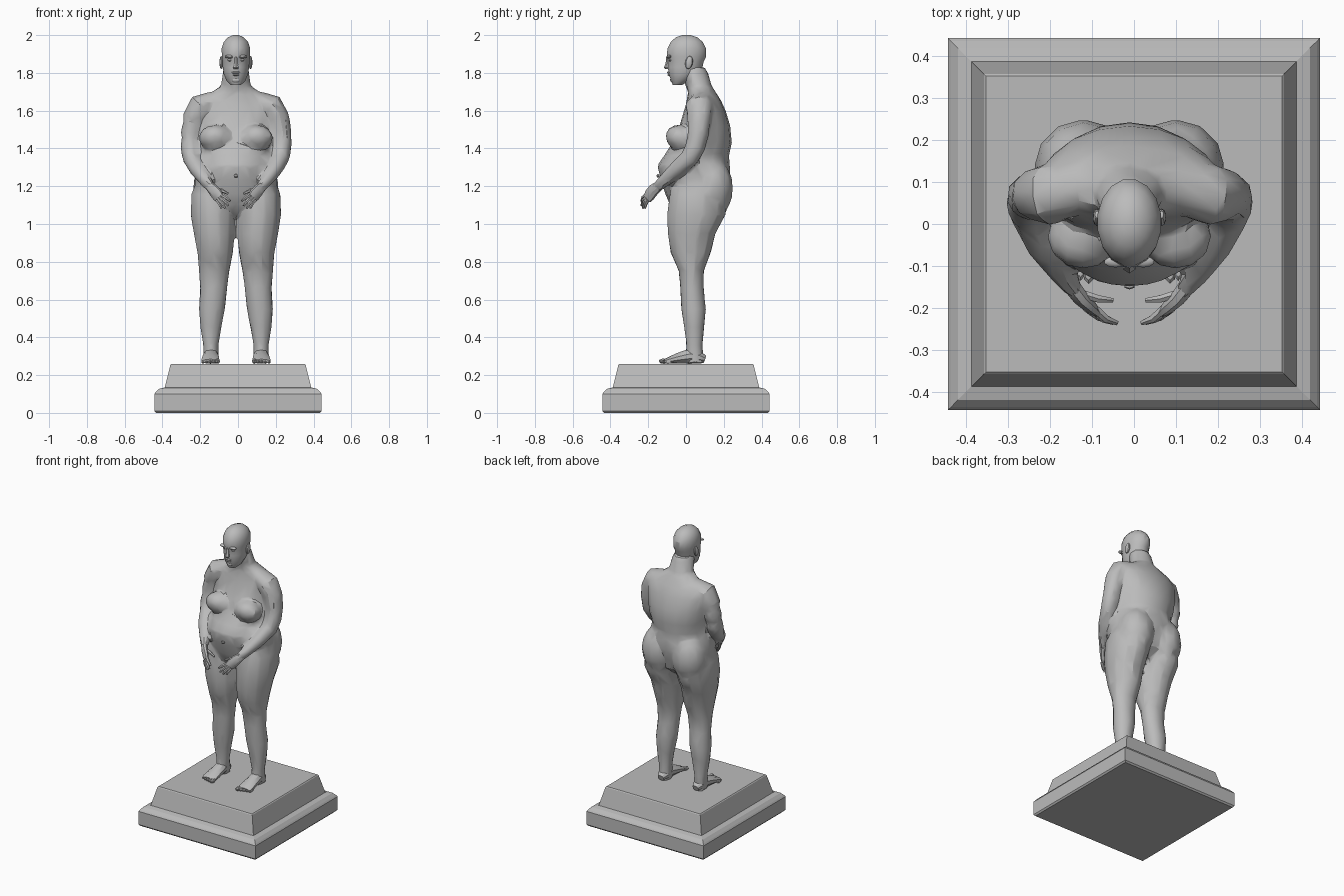
import bpy, bmesh, math
from mathutils import Vector, Matrix

if "Cube" in bpy.data.objects:
    bpy.data.objects.remove(bpy.data.objects["Cube"], do_unlink=True)

stone = bpy.data.materials.new("grey stone")
stone.use_nodes = True
stone.diffuse_color = (0.5, 0.5, 0.5, 1)
stone.node_tree.nodes["Principled BSDF"].inputs["Base Color"].default_value = (0.5, 0.5, 0.5, 1)

CX = -0.011  # the figure stands slightly off centre


def finish(name, bm):
    bmesh.ops.recalc_face_normals(bm, faces=bm.faces)
    me = bpy.data.meshes.new(name)
    bm.to_mesh(me)
    bm.free()
    me.materials.append(stone)
    ob = bpy.data.objects.new(name, me)
    bpy.context.collection.objects.link(ob)
    return ob


def skin(name, rings):
    """Join rings of points into a closed surface."""
    bm = bmesh.new()
    loops = [[bm.verts.new(p) for p in ring] for ring in rings]
    n = len(loops[0])
    for a, b in zip(loops, loops[1:]):
        for i in range(n):
            bm.faces.new((a[i], a[(i + 1) % n], b[(i + 1) % n], b[i]))
    bm.faces.new(loops[0])
    bm.faces.new(loops[-1])
    return finish(name, bm)


def angles(n):
    return [2 * math.pi * (i + 0.5) / n for i in range(n)]


def column(name, rows, x=0.0, sides=14):
    """Level ellipses: rows of z, x offset, y, x radius, y radius."""
    return skin(name, [[(x + ox + rx * math.cos(a), y + ry * math.sin(a), z) for a in angles(sides)]
                       for z, ox, y, rx, ry in rows])


def limb(name, rows, s=1, sides=10):
    """Tube along a path: rows of x, y, z, side radius, upright radius."""
    pts = [Vector((CX + s * r[0], r[1], r[2])) for r in rows]
    rings = []
    for i, r in enumerate(rows):
        t = (pts[min(i + 1, len(pts) - 1)] - pts[max(i - 1, 0)]).normalized()
        side = t.cross(Vector((0, 0, 1))).normalized()
        up = side.cross(t)
        rings.append([pts[i] + side * r[3] * math.cos(a) + up * r[4] * math.sin(a) for a in angles(sides)])
    return skin(name, rings)


def blob(name, centre, radii, tilt=0.0, u=10, v=7):
    bm = bmesh.new()
    bmesh.ops.create_uvsphere(bm, u_segments=u, v_segments=v, radius=1)
    bm.transform(Matrix.Translation(centre) @ Matrix.Rotation(tilt, 4, 'X') @ Matrix.Diagonal((*radii, 1)))
    return finish(name, bm)


def select(obs):
    bpy.ops.object.select_all(action='DESELECT')
    for o in obs:
        o.select_set(True)
    bpy.context.view_layer.objects.active = obs[0]


# Pedestal: square moulded slab under a tapering block
def square(h, z):
    return [(-h, -h, z), (h, -h, z), (h, h, z), (-h, h, z)]


skin("pedestal_slab", [square(h, z) for h, z in
     ((0.434, 0), (0.443, 0.01), (0.443, 0.1), (0.436, 0.11), (0.42, 0.127), (0.385, 0.135))])
skin("pedestal_block", [square(h, z) for h, z in ((0.389, 0.13), (0.358, 0.255), (0.353, 0.26))])

# Torso and neck
parts = [column("body", [
    (1.04, 0, .05, .06, .07), (1.10, 0, .055, .17, .14), (1.16, 0, .05, .205, .16),
    (1.24, 0, .05, .222, .185), (1.31, 0, .04, .21, .192), (1.36, 0, .055, .195, .172),
    (1.43, 0, .085, .20, .158), (1.52, 0, .1, .21, .134), (1.6, 0, .1, .222, .11),
    (1.655, 0, .095, .2, .09), (1.695, 0, .085, .135, .075), (1.73, 0, .068, .08, .068),
    (1.80, 0, .045, .07, .072), (1.83, 0, .035, .065, .065)], CX, 18)]

for s in (-1, 1):
    # Chest and seat
    parts.append(blob("breast", (CX + s * .11, -.03, 1.455), (.088, .08, .068), -0.45, 12, 8))
    parts.append(blob("buttock", (CX + s * .11, .135, 1.19), (.118, .115, .16), 0, 12, 8))
    # Leg
    parts.append(column("leg", [
        (1.24, s * .115, .06, .09, .12), (1.16, s * .122, .06, .117, .15),
        (1.05, s * .121, .055, .122, .16), (.95, s * .115, .03, .112, .13),
        (.85, s * .11, .025, .097, .11), (.75, s * .115, .028, .083, .068),
        (.66, s * .118, .032, .073, .064), (.55, s * .127, .04, .071, .067),
        (.45, s * .133, .043, .057, .054), (.36, s * .133, .045, .041, .044),
        (.30, s * .133, .045, .042, .048), (.262, s * .133, .05, .043, .048)], CX, 12))
    # Shoulder, upper arm and forearm
    parts.append(limb("arm", [
        (.12, .085, 1.655, .06, .05), (.19, .07, 1.625, .075, .065), (.222, .07, 1.56, .064, .064),
        (.238, .065, 1.48, .058, .058), (.243, .05, 1.41, .054, .054), (.237, .02, 1.35, .048, .05),
        (.205, -.05, 1.29, .042, .044), (.165, -.11, 1.235, .033, .035),
        (.13, -.158, 1.19, .023, .03)], s))

# Blend the body into one faceted skin
select(parts)
bpy.ops.object.join()
body = bpy.context.object
m = body.modifiers.new("blend", 'REMESH')
m.mode, m.voxel_size = 'VOXEL', 0.011
m = body.modifiers.new("soften", 'SMOOTH')
m.factor, m.iterations = 0.5, 5
m = body.modifiers.new("facet", 'DECIMATE')
m.ratio = 0.05
bpy.ops.object.convert(target='MESH')
smooth = [body]

# Head
smooth.append(column("head", [
    (1.737, 0, -.045, .028, .026), (1.757, 0, -.03, .05, .048), (1.795, 0, -.012, .066, .082),
    (1.83, 0, -.004, .071, .093), (1.862, 0, 0, .073, .096), (1.885, 0, .002, .076, .106),
    (1.93, 0, .004, .077, .104), (1.965, 0, .004, .065, .085), (1.988, 0, .003, .043, .058),
    (2.0, 0, .002, .015, .022)], CX, 16))
# Nose, mouth and chin
smooth.append(column("nose", [(1.82, 0, -.094, .013, .016), (1.828, 0, -.098, .017, .02),
                              (1.85, 0, -.094, .01, .014), (1.883, 0, -.095, .008, .01)], CX, 6))
smooth.append(blob("upper_lip", (CX, -.092, 1.802), (.024, .009, .006)))
smooth.append(blob("lower_lip", (CX, -.088, 1.79), (.02, .01, .006)))
smooth.append(blob("chin", (CX, -.064, 1.763), (.027, .02, .018)))
smooth.append(blob("navel_fold", (CX, -.148, 1.255), (.014, .008, .01), 0, 6, 4))

for s, side in ((-1, "right"), (1, "left")):
    smooth.append(blob(side + "_brow", (CX + s * .033, -.09, 1.886), (.028, .014, .009), 0.2))
    smooth.append(blob(side + "_eye", (CX + s * .031, -.083, 1.868), (.014, .008, .007)))
    smooth.append(blob(side + "_ear", (CX + s * .077, .016, 1.855), (.011, .02, .035), -0.2))
    # Hand: palm, then four fingers and a thumb as base, knuckle and tip
    smooth.append(limb(side + "_palm", [(.14, -.145, 1.2, .022, .027), (.12, -.172, 1.18, .02, .034),
                                        (.098, -.193, 1.153, .017, .036), (.085, -.205, 1.137, .012, .031)], s, 8))
    fingers = [((.082, -.202, 1.157), (.056, -.226, 1.143), (.03, -.236, 1.122)),
               ((.086, -.206, 1.145), (.062, -.226, 1.125), (.04, -.235, 1.097)),
               ((.092, -.206, 1.135), (.073, -.222, 1.112), (.057, -.228, 1.083)),
               ((.1, -.202, 1.128), (.086, -.213, 1.107), (.076, -.218, 1.083)),
               ((.118, -.165, 1.185), (.076, -.178, 1.178), (.04, -.182, 1.16))]
    for i, path in enumerate(fingers):
        name = side + ("_thumb" if i == 4 else "_finger_%d" % (i + 1))
        smooth.append(limb(name, [(*p, r, r) for p, r in zip(path, (.011, .01, .006))], s, 6))
    # Foot and toes
    smooth.append(limb(side + "_foot", [(.131, .1, .283, .022, .02), (.132, .075, .292, .038, .032),
                                        (.133, .02, .3, .041, .04), (.134, -.04, .289, .046, .029),
                                        (.135, -.095, .277, .05, .017), (.135, -.112, .273, .045, .012)], s))
    for i in range(5):
        r = (.014, .011, .01, .009, .009)[i]
        smooth.append(blob("%s_toe_%d" % (side, i + 1), (CX + s * (.097 + .0195 * i), -.12 + .007 * i, .26 + r),
                           (r, .024, r), 0, 6, 5))

select(smooth)
bpy.ops.object.shade_smooth_by_angle(angle=math.radians(28))
bpy.ops.object.select_all(action='DESELECT')
